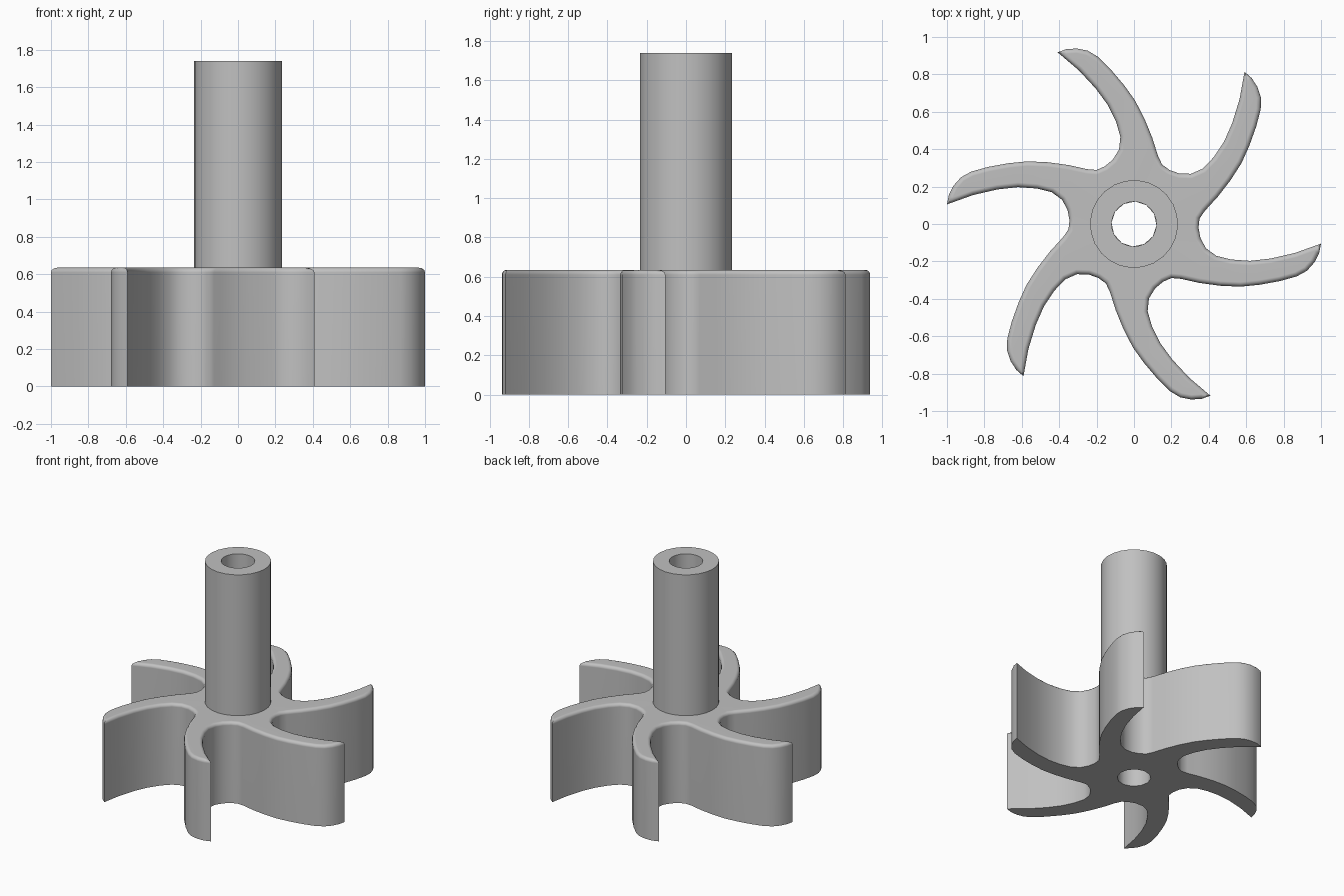
import bpy, bmesh, math
from mathutils import Matrix, Vector

BLADES = 6
WHEEL_TOP, SHAFT_TOP = 0.635, 1.74
BORE_R, SHAFT_R = 0.12, 0.235

cube = bpy.data.objects.get("Cube")
if cube:
    bpy.data.objects.remove(cube, do_unlink=True)

grey = bpy.data.materials.new("grey metal")
grey.use_nodes = True
grey.diffuse_color = (0.53, 0.53, 0.53, 1)
grey.node_tree.nodes["Principled BSDF"].inputs["Base Color"].default_value = grey.diffuse_color


def finish(bm, name):
    bmesh.ops.recalc_face_normals(bm, faces=bm.faces)
    mesh = bpy.data.meshes.new(name)
    bm.to_mesh(mesh)
    bm.free()
    obj = bpy.data.objects.new(name, mesh)
    bpy.context.collection.objects.link(obj)
    mesh.materials.append(grey)
    bpy.ops.object.select_all(action="DESELECT")
    obj.select_set(True)
    bpy.context.view_layer.objects.active = obj
    bpy.ops.object.shade_smooth_by_angle(angle=math.radians(40))
    obj.modifiers.new("Weighted normals", "WEIGHTED_NORMAL").keep_sharp = True
    return obj


# One swept blade, from valley to valley: concave side, tip, convex side
blade = [(-.345, .02), (-.355, .075), (-.385, .13), (-.44, .17), (-.52, .19),
         (-.62, .197), (-.73, .185), (-.86, .155), (-1, .105),
         (-.99, .155), (-.965, .205), (-.925, .25), (-.87, .28), (-.78, .305),
         (-.67, .325), (-.57, .335), (-.46, .33), (-.35, .315), (-.25, .293), (-.2, .289)]
sector = [Vector((x, y, 0)) for x, y in blade]
step = Matrix.Rotation(-math.tau / BLADES, 3, "Z")
sector.append(step @ sector[0])

# Close the sector along the bore, so that the copies leave a round hole
start = math.atan2(blade[0][1], blade[0][0])
for k in (2, 1, 0):
    a = start - k * math.pi / BLADES
    sector.append(Vector((BORE_R * math.cos(a), BORE_R * math.sin(a), 0)))

# Bladed wheel: six sectors welded, extruded, with a rounded upper rim
bm = bmesh.new()
for i in range(BLADES):
    turn = Matrix.Rotation(-math.tau * i / BLADES, 3, "Z")
    bm.faces.new([bm.verts.new(turn @ p) for p in sector])
bmesh.ops.remove_doubles(bm, verts=bm.verts, dist=0.001)
bottom = bm.faces[:]
top = bmesh.ops.extrude_face_region(bm, geom=bottom, use_keep_orig=True)["geom"]
bmesh.ops.translate(bm, vec=(0, 0, WHEEL_TOP),
                    verts=[g for g in top if isinstance(g, bmesh.types.BMVert)])
bmesh.ops.recalc_face_normals(bm, faces=bm.faces)
rim = [e for e in bm.edges
       if all(v.co.z > 0.5 and v.co.xy.length > 0.2 for v in e.verts)
       and any(abs(f.normal.z) < 0.5 for f in e.link_faces)]
bmesh.ops.bevel(bm, geom=rim, offset=0.025, offset_type="OFFSET",
                segments=3, profile=0.5, affect="EDGES", clamp_overlap=True)
finish(bm, "bladed_wheel")

# Hollow shaft: outer wall, top ring and bore wall
bm = bmesh.new()


def ring(radius, z, count=24):
    return [bm.verts.new((radius * math.cos(start + math.tau * i / count),
                          radius * math.sin(start + math.tau * i / count), z))
            for i in range(count)]


loops = [ring(SHAFT_R, WHEEL_TOP), ring(SHAFT_R, SHAFT_TOP),
         ring(BORE_R, SHAFT_TOP), ring(BORE_R, WHEEL_TOP)]
for a, b in zip(loops, loops[1:]):
    for i in range(len(a)):
        bm.faces.new((a[i - 1], a[i], b[i], b[i - 1]))
finish(bm, "shaft")
